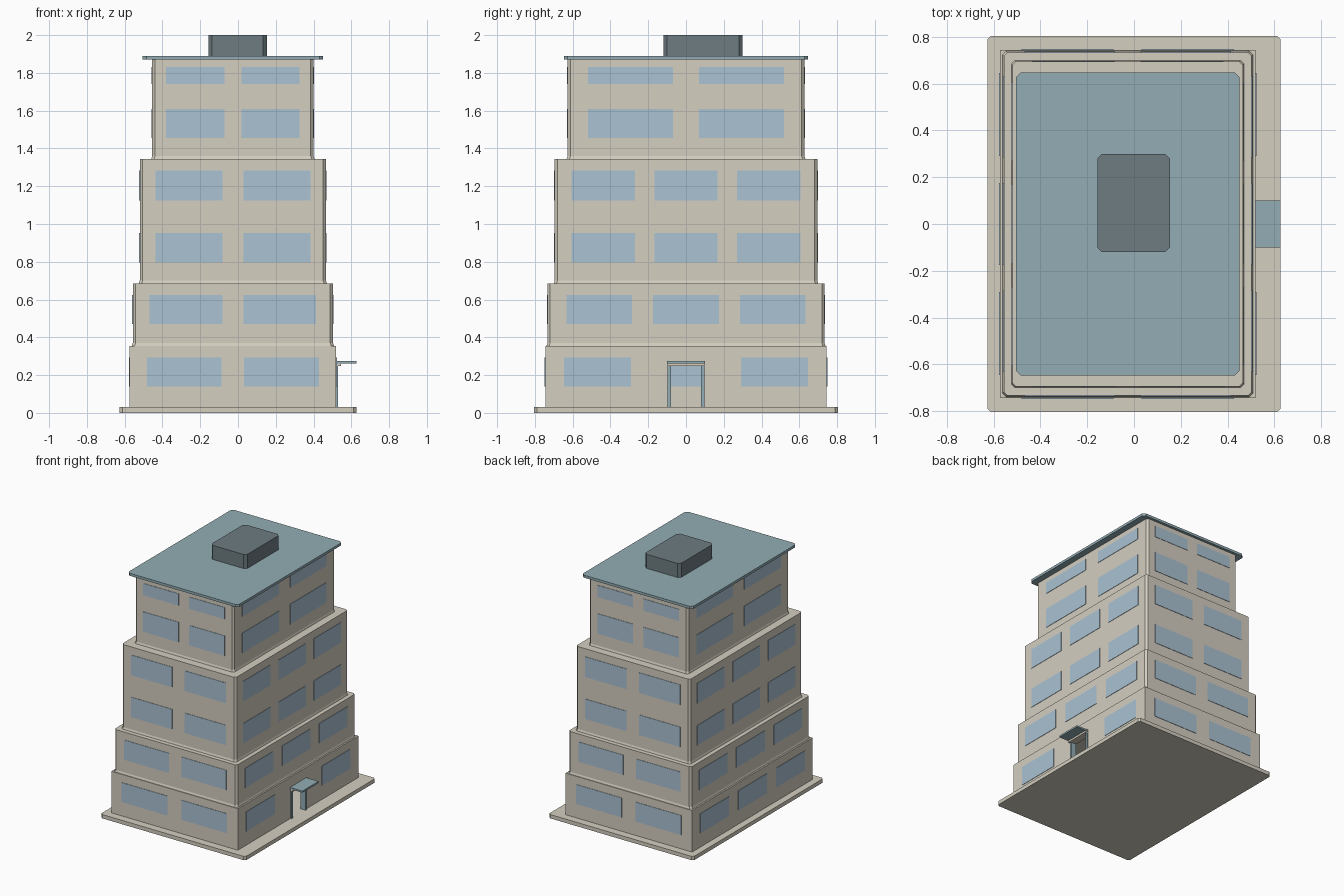
import bpy
import bmesh

if "Cube" in bpy.data.objects:
    bpy.data.objects.remove(bpy.data.objects["Cube"], do_unlink=True)

CX = -0.027  # tower centre line


def material(name, rgb):
    m = bpy.data.materials.new(name)
    m.use_nodes = True
    m.diffuse_color = (*rgb, 1)
    m.node_tree.nodes["Principled BSDF"].inputs["Base Color"].default_value = (*rgb, 1)
    return m


STONE = material("beige stone", (0.66, 0.62, 0.53))
GLASS = material("pale blue glass", (0.40, 0.54, 0.65))
ROOF = material("teal grey roof", (0.29, 0.42, 0.46))
METAL = material("dark grey metal", (0.155, 0.20, 0.22))


def finish(name, bm, mat):
    bmesh.ops.recalc_face_normals(bm, faces=bm.faces)
    me = bpy.data.meshes.new(name)
    bm.to_mesh(me)
    bm.free()
    me.materials.append(mat)
    ob = bpy.data.objects.new(name, me)
    bpy.context.collection.objects.link(ob)
    return ob


def outline(x0, x1, y0, y1, c):
    """Rectangle with optional cut corners."""
    if c == 0:
        return [(x0, y0), (x1, y0), (x1, y1), (x0, y1)]
    return [(x0 + c, y0), (x1 - c, y0), (x1, y0 + c), (x1, y1 - c),
            (x1 - c, y1), (x0 + c, y1), (x0, y1 - c), (x0, y0 + c)]


def prism(bm, x, y, z, c=0, flare=0):
    """Vertical block, with a small sloped foot when flare is given."""
    levels = [(z[0], 0), (z[1], 0)]
    if flare:
        levels = [(z[0], flare), (z[0] + 0.015, 0), (z[1], 0)]
    rings = [[bm.verts.new((px, py, h)) for px, py in
              outline(x[0] - f, x[1] + f, y[0] - f, y[1] + f, c)] for h, f in levels]
    n = len(rings[0])
    for a, b in zip(rings, rings[1:]):
        for i in range(n):
            j = (i + 1) % n
            bm.faces.new((a[i], a[j], b[j], b[i]))
    bm.faces.new(rings[0][::-1])
    bm.faces.new(rings[-1])


def block(name, mat, x, y, z, c=0, flare=0):
    bm = bmesh.new()
    prism(bm, x, y, z, c, flare)
    return finish(name, bm, mat)


def ground_floor(hx, hy, z):
    """Hollow lowest tier with a doorway in the +x wall."""
    bm = bmesh.new()
    prism(bm, (CX - hx, CX + hx), (-hy, hy), z)
    for co, no in (((0, -0.085, 0), (0, 1, 0)), ((0, 0.085, 0), (0, 1, 0)),
                   ((0, 0, 0.25), (0, 0, 1))):
        bmesh.ops.bisect_plane(bm, geom=bm.verts[:] + bm.edges[:] + bm.faces[:],
                               plane_co=co, plane_no=no)
    door = []
    for f in bm.faces:
        p = f.calc_center_median()
        if p.x > CX + hx - 0.01 and abs(p.y) < 0.08 and p.z < 0.25:
            door.append(f)
    bmesh.ops.delete(bm, geom=door, context="FACES")
    finish("ground_floor_walls", bm, STONE)


def windows(name, hx, hy, rows, front, side, entrance=False):
    """Thin panes on all four walls; spans are given for the positive half."""
    t = 0.003
    bm = bmesh.new()
    for z in rows:
        for s in (-1, 1):
            for m in (-1, 1):
                a, b = sorted((m * front[0], m * front[1]))
                prism(bm, (CX + a, CX + b), (s * hy - t, s * hy + t), z)
            wall = CX + s * hx
            for lo, hi in side:
                spans = [(lo, hi)] if lo < 0 else [(lo, hi), (-hi, -lo)]
                for span in spans:
                    if entrance and s > 0 and lo < 0:
                        continue  # the doorway takes this place
                    prism(bm, (wall - t, wall + t), span, z)
    finish(name, bm, GLASS)


# Plinth
block("base_slab", STONE, (-0.627, 0.627), (-0.805, 0.805), (0, 0.03), 0.015)

# Stepped tiers and their windows
ground_floor(0.547, 0.745, (0.03, 0.355))
windows("ground_floor_windows", 0.547, 0.745, [(0.14, 0.292)], (0.06, 0.455),
        [(-0.175, 0.175), (0.29, 0.645)], entrance=True)

tiers = [
    ("second_tier", 0.53, 0.734, (0.355, 0.685), [(0.47, 0.624)],
     (0.055, 0.441), [(-0.175, 0.175), (0.285, 0.633)]),
    ("third_tier", 0.493, 0.695, (0.685, 1.345), [(0.797, 0.953), (1.125, 1.283)],
     (0.055, 0.41), [(-0.168, 0.168), (0.27, 0.605)]),
    ("top_tier", 0.427, 0.627, (1.345, 1.87), [(1.454, 1.61), (1.74, 1.832)],
     (0.045, 0.353), [(0.07, 0.52)]),
]
for name, hx, hy, z, rows, front, side in tiers:
    block(name + "_walls", STONE, (CX - hx, CX + hx), (-hy, hy), z, 0.015, 0.005)
    windows(name + "_windows", hx, hy, rows, front, side)

# Roof slab and rooftop unit
block("roof_slab", ROOF, (-0.505, 0.451), (-0.647, 0.647), (1.87, 1.89), 0.02)
block("rooftop_unit", METAL, (-0.157, 0.153), (-0.12, 0.30), (1.89, 2.0), 0.02)

# Entrance: door posts, lintel and canopy
for side, s in (("left", 1), ("right", -1)):
    y = sorted((s * 0.08, s * 0.097))
    block("door_post_" + side, ROOF, (0.485, 0.53), y, (0.03, 0.247))
block("door_lintel", STONE, (0.485, 0.545), (-0.097, 0.097), (0.247, 0.262))
block("door_canopy", ROOF, (0.515, 0.627), (-0.1, 0.1), (0.262, 0.275))
